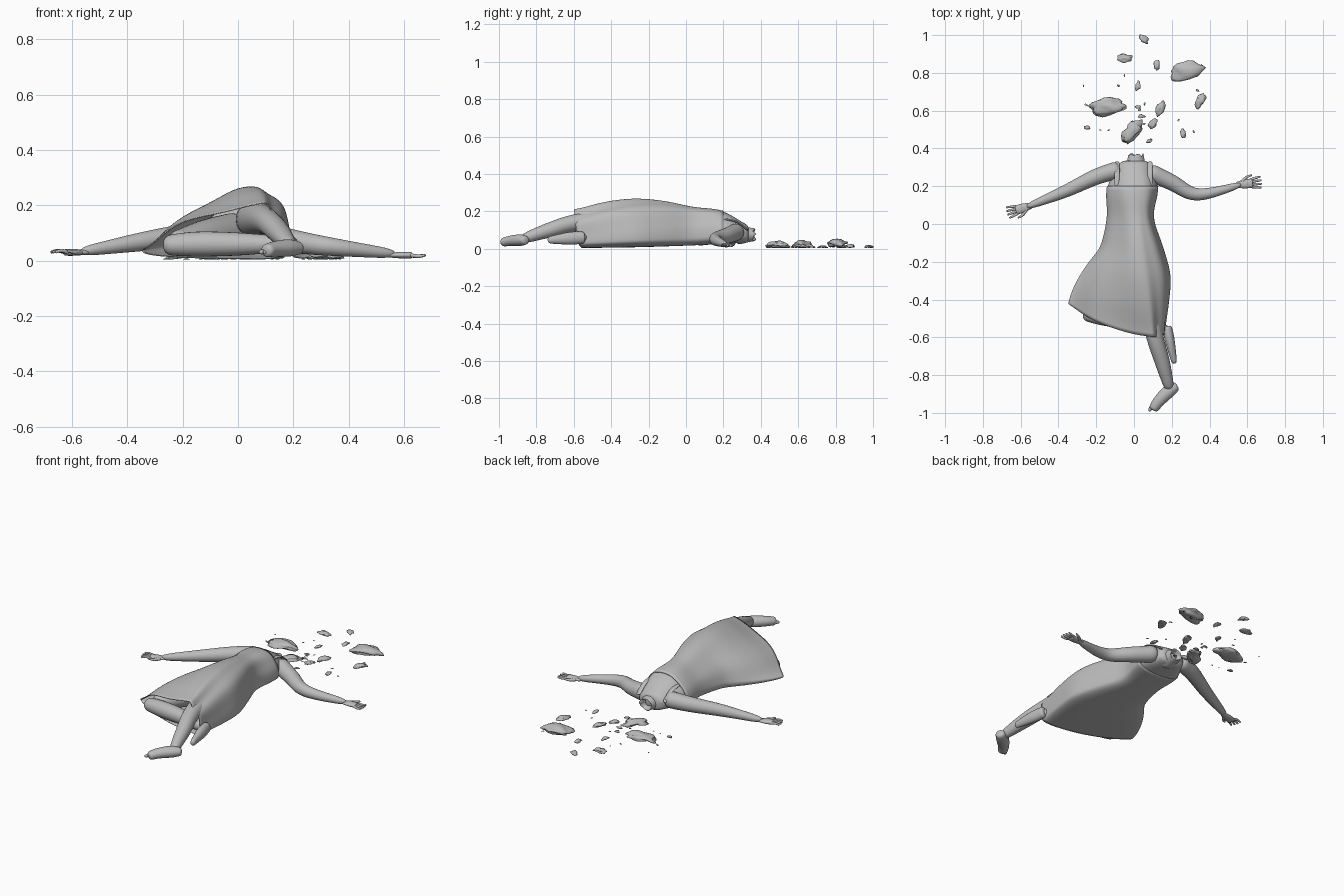
import bpy, bmesh, math, random
from mathutils import Vector, Matrix, noise

default_cube = bpy.data.objects.get("Cube")
if default_cube:
    bpy.data.objects.remove(default_cube)

random.seed(4)
stone = bpy.data.materials.new("grey stone")
stone.use_nodes = True
grey = (0.5, 0.5, 0.5, 1)
stone.diffuse_color = grey
stone.node_tree.nodes["Principled BSDF"].inputs["Base Color"].default_value = grey


def finish(name, bm, levels):
    bmesh.ops.recalc_face_normals(bm, faces=bm.faces)
    mesh = bpy.data.meshes.new(name)
    bm.to_mesh(mesh)
    bm.free()
    mesh.materials.append(stone)
    for face in mesh.polygons:
        face.use_smooth = True
    part = bpy.data.objects.new(name, mesh)
    bpy.context.collection.objects.link(part)
    if levels:
        smoothing = part.modifiers.new("smoothing", "SUBSURF")
        smoothing.levels = smoothing.render_levels = levels
    return part


def loft(name, rings, closed=True, levels=1):
    """Skin a list of point rings, closing both ends if asked."""
    bm = bmesh.new()
    loops = [[bm.verts.new(point) for point in ring] for ring in rings]
    for near, far in zip(loops, loops[1:]):
        for i in range(len(near)):
            bm.faces.new((near[i - 1], near[i], far[i], far[i - 1]))
    if closed:
        bm.faces.new(loops[0])
        bm.faces.new(loops[-1])
    return finish(name, bm, levels)


def follow(keys, t):
    """Smooth curve through evenly spaced numbers or vectors, t from 0 to 1."""
    last = len(keys) - 1
    place = min(max(t, 0), 1) * last
    i = min(int(place), last - 1)
    u = place - i
    before, start = keys[max(i - 1, 0)], keys[i]
    end, after = keys[i + 1], keys[min(i + 2, last)]
    slope_in, slope_out = (end - before) / 2, (after - start) / 2
    rise = u * u * (3 - 2 * u)
    return (start + (end - start) * rise + slope_in * (u * (1 - u) ** 2)
            - slope_out * (u * u * (1 - u)))


def circle_angles(count):
    return [math.tau * k / count for k in range(count)]


def limb(name, path, radii, flatness=1, sides=12, steps=14):
    """Tapered tube with rounded ends along a smooth path; flatness scales its height."""
    path = [Vector(point) for point in path]
    centres = [follow(path, i / steps) for i in range(steps + 1)]
    rings = []
    for i, centre in enumerate(centres):
        along = centres[min(i + 1, steps)] - centres[max(i - 1, 0)]
        side = along.cross(Vector((0, 0, 1))).normalized()
        top = side.cross(along).normalized() * flatness
        radius = follow(radii, i / steps) * (0.6 if i in (0, steps) else 1)
        rings.append([centre + (side * math.cos(a) + top * math.sin(a)) * radius
                      for a in circle_angles(sides)])
    return loft(name, rings)


# Body outline, evenly spaced from the collar to the hem
collar, hem = 0.36, -0.6
crest_line = (0.115, 0.2, 0.22, 0.25, 0.26, 0.24, 0.2)
right_side = (0.06, 0.14, 0.14, 0.175, 0.25, 0.31, 0.345)
left_side = (0.07, 0.125, 0.1, 0.15, 0.19, 0.18, 0.16)


def section(y, grow=0):
    """Lopsided body section: flat on the ground, tented over an off-centre crest."""
    t = (collar - y) / (collar - hem)
    crest, right, left = (follow(line, t) for line in (crest_line, right_side, left_side))
    peak, middle, bottom = 0.09 * t, 0.09 - 0.05 * t, 0.03 * (1 - t) ** 2 + 0.005
    flare = max(t - 0.5, 0) * 2
    ring = []
    for a in circle_angles(48):
        across, rise = math.cos(a), math.sin(a)
        x = peak + across * (left - peak if across > 0 else right + peak)
        height = crest - middle if rise > 0 else middle - bottom
        droop = 1 + t if across < 0 else 1
        shape = rise ** droop if rise > 0 else -abs(rise) ** 0.6
        fold = 0.01 * t * math.sin(a * 7 + t * 4) * max(rise, 0)
        slant = flare * (0.16 * ((left - x) / (left + right)) ** 2 + 0.02 * (1 - rise))
        ring.append((x + across * (grow + fold), y + slant,
                     middle + height * shape + max(rise, 0) * grow + fold))
    return ring


# Torso inside the dress
loft("torso", [section(collar - 0.02 - 0.03 * i) for i in range(12)])

# Dress: fitted bodice flowing into a folded skirt, open at the hem
neckline = 0.2
dress = loft("dress", [section(neckline + (hem - neckline) * i / 20, 0.004)
                       for i in range(21)], closed=False)
cloth = dress.modifiers.new("cloth thickness", "SOLIDIFY")
cloth.thickness = 0.004

# Neck with a jagged broken rim and a hollow core
neck_rings = []
for y, radius, jag in ((0.26, 0.07, 0), (0.31, 0.055, 0), (0.34, 0.044, 0), (0.36, 0.042, 0.02),
                       (0.355, 0.034, 0.02), (0.32, 0.02, 0)):
    chips = random.Random(2)
    neck_rings.append([(0.01 + radius * math.cos(a), y + jag * chips.random(),
                        0.075 + radius * 0.85 * math.sin(a)) for a in circle_angles(24)])
loft("broken_neck", neck_rings)

# Shoulder straps
for side, x in (("right", -0.09), ("left", 0.085)):
    limb(side + "_strap", [(x, neckline, 0.158), (x, 0.27, 0.145), (x, 0.33, 0.1)],
         (0.014, 0.014), flatness=0.4)


def hand(side, wrist, heading, lift):
    """Palm, four fingers and a thumb, fanned about a heading."""
    turn = Matrix.Rotation(heading, 3, "Z")

    def at(reach, spread, height=0):
        return Vector(wrist) + turn @ Vector((reach, spread, height))

    limb(side + "_palm", [at(-0.03, 0), at(0.02, 0), at(0.06, 0)],
         (0.016, 0.025, 0.025), flatness=0.5)
    for finger in range(4):
        spread = (finger - 1.5) * 0.013
        length = 0.045 - abs(spread) / 3
        limb(f"{side}_finger_{finger}",
             [at(0.05, spread), at(0.06 + length / 2, spread * 1.3, lift),
              at(0.065 + length, spread * 1.5)], (0.008, 0.007, 0.005), sides=8)
    limb(side + "_thumb", [at(0, 0.01), at(0.03, 0.034), at(0.06, 0.042, 0.006)],
         (0.011, 0.008, 0.005), sides=8)


# Arms
limb("right_arm", [(-0.07, 0.29, 0.105), (-0.2, 0.25, 0.09), (-0.37, 0.17, 0.065),
                   (-0.57, 0.09, 0.032)], (0.05, 0.044, 0.034, 0.017))
limb("left_arm", [(0.07, 0.28, 0.095), (0.2, 0.22, 0.07), (0.34, 0.155, 0.05),
                  (0.57, 0.21, 0.024)], (0.05, 0.044, 0.034, 0.017))
hand("right", (-0.57, 0.09, 0.03), math.pi + 0.3, 0.006)
hand("left", (0.57, 0.21, 0.02), 0.12, -0.004)

# Outstretched leg, foot and toes
limb("left_leg", [(0.05, -0.2, 0.15), (0.1, -0.55, 0.145), (0.15, -0.73, 0.1),
                  (0.19, -0.88, 0.05)], (0.08, 0.05, 0.042, 0.026))
limb("left_foot", [(0.23, -0.855, 0.045), (0.185, -0.885, 0.046), (0.13, -0.94, 0.042),
                   (0.1, -0.985, 0.034)], (0.024, 0.036, 0.032, 0.026), flatness=0.9)
for toe in range(5):
    x, y = 0.08 + toe * 0.013, -0.98 + toe * 0.007
    limb(f"left_toe_{toe}", [(x + 0.015, y + 0.02, 0.034), (x, y - 0.012, 0.03)],
         (0.011, 0.009), sides=8, steps=4)

# Folded leg: thigh out to the knee, shin back under the other leg
limb("right_thigh", [(0, -0.15, 0.1), (-0.12, -0.32, 0.085), (-0.23, -0.46, 0.06)],
     (0.08, 0.065, 0.045))
limb("right_shin", [(-0.27, -0.475, 0.055), (-0.15, -0.495, 0.06), (0.02, -0.52, 0.06),
                    (0.19, -0.565, 0.06)], (0.036, 0.047, 0.042, 0.025))
limb("right_foot", [(0.175, -0.54, 0.06), (0.19, -0.62, 0.056), (0.215, -0.74, 0.046)],
     (0.025, 0.027, 0.014), flatness=1.3)


# Scattered fragments of the shattered top
def fragment(name, x, y, length, turn):
    """Irregular shell lying on the ground, bent over its length."""
    bm = bmesh.new()
    bmesh.ops.create_icosphere(bm, subdivisions=3, radius=1)
    seed = Vector((x, y, 0)) * 40
    height = min(0.02, length / 4)
    rotation = Matrix.Rotation(math.radians(turn), 3, "Z")
    for vert in bm.verts:
        p = vert.co * (1 + 0.5 * noise.noise(vert.co * 1.6 + seed))
        bend = (1 - p.x ** 2) / 2
        shape = Vector((p.x * length, p.y * length * 0.55, (p.z + bend) * height))
        vert.co = rotation @ shape + Vector((x, y, 0))
    lowest = min(vert.co.z for vert in bm.verts)
    bmesh.ops.translate(bm, verts=bm.verts, vec=(0, 0, 0.004 - lowest))
    finish(name, bm, 0)


pieces = [(0.05, 0.98, 0.03, -40), (-0.05, 0.88, 0.04, 0), (0.12, 0.84, 0.027, 90),
          (0.28, 0.81, 0.085, 10), (0.35, 0.65, 0.04, 60), (-0.14, 0.62, 0.085, 5),
          (-0.01, 0.49, 0.065, 50), (0.14, 0.61, 0.04, 70), (0.1, 0.53, 0.03, 55),
          (-0.25, 0.51, 0.017, 0), (0.26, 0.48, 0.024, 100), (0.04, 0.57, 0.018, 0),
          (0.02, 0.73, 0.025, 80), (0.02, 0.62, 0.016, 0), (0.08, 0.44, 0.016, 30)]
for i, piece in enumerate(pieces):
    fragment(f"fragment_{i}", *piece)
for i in range(16):
    fragment(f"chip_{i}", random.uniform(-0.3, 0.4), random.uniform(0.45, 0.9),
             random.uniform(0.004, 0.01), random.uniform(0, 180))
